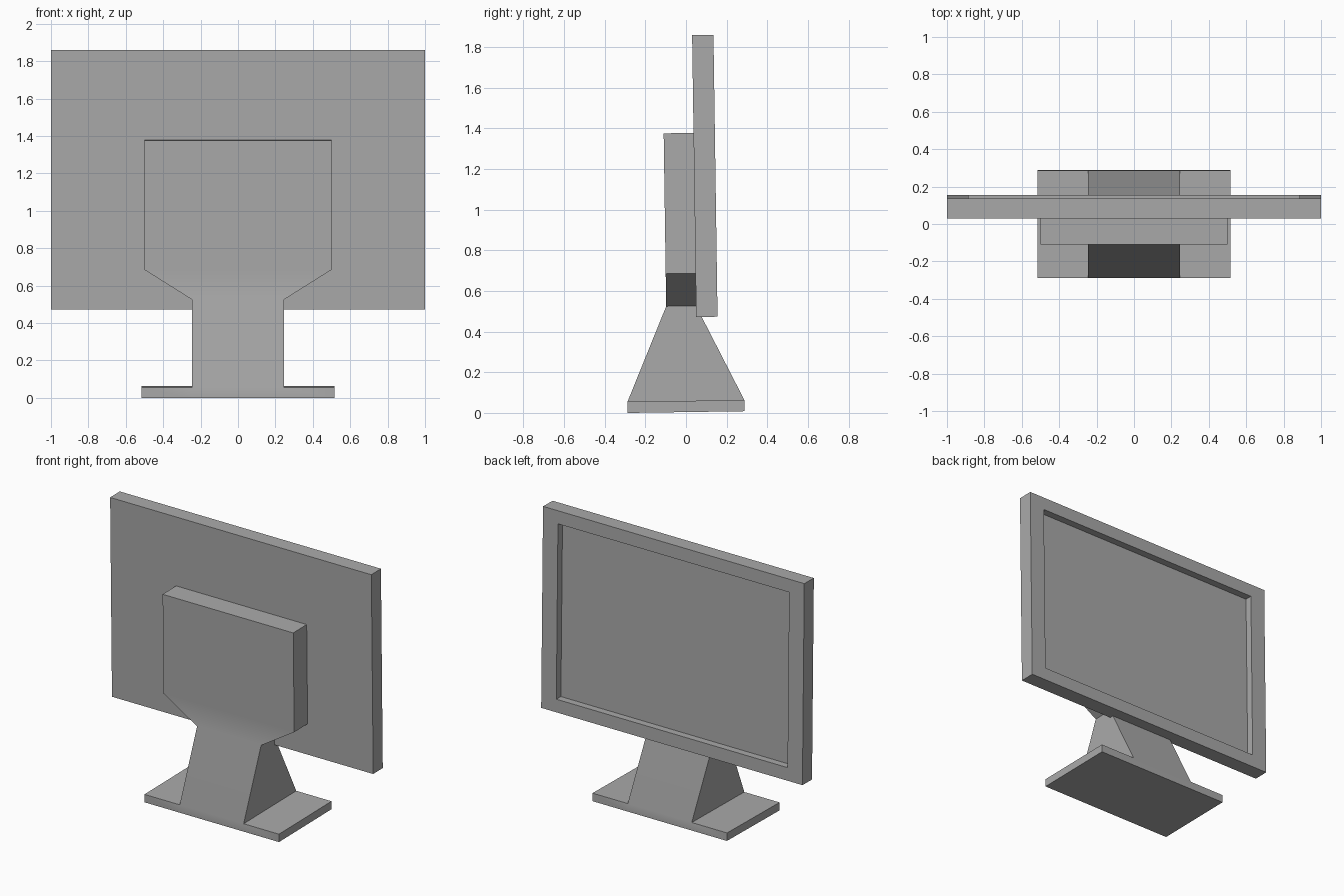
import bpy
import bmesh
import math
from mathutils import Matrix, Vector

cube = bpy.data.objects.get("Cube")
if cube:
    bpy.data.objects.remove(cube, do_unlink=True)

# Single grey plastic colour
GREY = (0.4, 0.4, 0.4, 1.0)
grey = bpy.data.materials.new("grey_plastic")
grey.use_nodes = True
grey.diffuse_color = GREY
grey.node_tree.nodes["Principled BSDF"].inputs["Base Color"].default_value = GREY

# The whole monitor leans very slightly, lifted to rest on the ground
LEAN = Matrix.Translation((0, 0, 0.004)) @ Matrix.Rotation(0.0145, 4, 'X')


def finish(name, bm):
    bmesh.ops.transform(bm, matrix=LEAN, verts=bm.verts)
    bmesh.ops.recalc_face_normals(bm, faces=bm.faces)
    mesh = bpy.data.meshes.new(name)
    bm.to_mesh(mesh)
    bm.free()
    mesh.materials.append(grey)
    obj = bpy.data.objects.new(name, mesh)
    bpy.context.collection.objects.link(obj)
    bpy.ops.object.select_all(action='DESELECT')
    obj.select_set(True)
    bpy.context.view_layer.objects.active = obj
    bpy.ops.object.shade_smooth_by_angle(angle=math.radians(30))


def push(bm, face, offset):
    """Move one face along an offset, with new walls joining its old border."""
    bm.normal_update()
    bmesh.ops.inset_individual(bm, faces=[face], thickness=0)
    bmesh.ops.translate(bm, vec=Vector(offset), verts=face.verts[:])


# Stand: foot, tapering neck and rear housing lofted as one body
# (height, half width, front y, back y)
SECTIONS = [
    (0.0, 0.245, -0.287, 0.288),
    (0.055, 0.245, -0.287, 0.288),
    (0.522, 0.245, -0.09, 0.057),
    (0.682, 0.5, -0.09, 0.057),
    (1.373, 0.5, -0.09, 0.057),
]
bm = bmesh.new()
rings = [[bm.verts.new(p) for p in ((-w, f, z), (w, f, z), (w, b, z), (-w, b, z))]
         for z, w, f, b in SECTIONS]
foot_sides = []
for level, (low, high) in enumerate(zip(rings, rings[1:])):
    for i in range(4):
        j = (i + 1) % 4
        face = bm.faces.new((low[i], low[j], high[j], high[i]))
        if level == 0 and i in (1, 3):
            foot_sides.append((face, 1 if i == 1 else -1))
bm.faces.new(rings[0][::-1])
bm.faces.new(rings[-1])
# Foot wings spread out to both sides
for face, side in foot_sides:
    push(bm, face, (side * 0.27, 0, 0))
finish("stand", bm)

# Screen: slab with a recessed display panel on its +y side
bm = bmesh.new()
bmesh.ops.create_cube(bm, size=1)
bmesh.ops.scale(bm, vec=(2.0, 0.105, 1.387), verts=bm.verts)
bmesh.ops.translate(bm, vec=(0, 0.1095, 1.1605), verts=bm.verts)
bm.normal_update()
panel = next(f for f in bm.faces if f.normal.y > 0.9)
bmesh.ops.inset_individual(bm, faces=[panel], thickness=0.09, use_even_offset=True)
for v in panel.verts:
    v.co.x = math.copysign(0.885, v.co.x)
push(bm, panel, (0, -0.05, 0))
finish("screen", bm)
